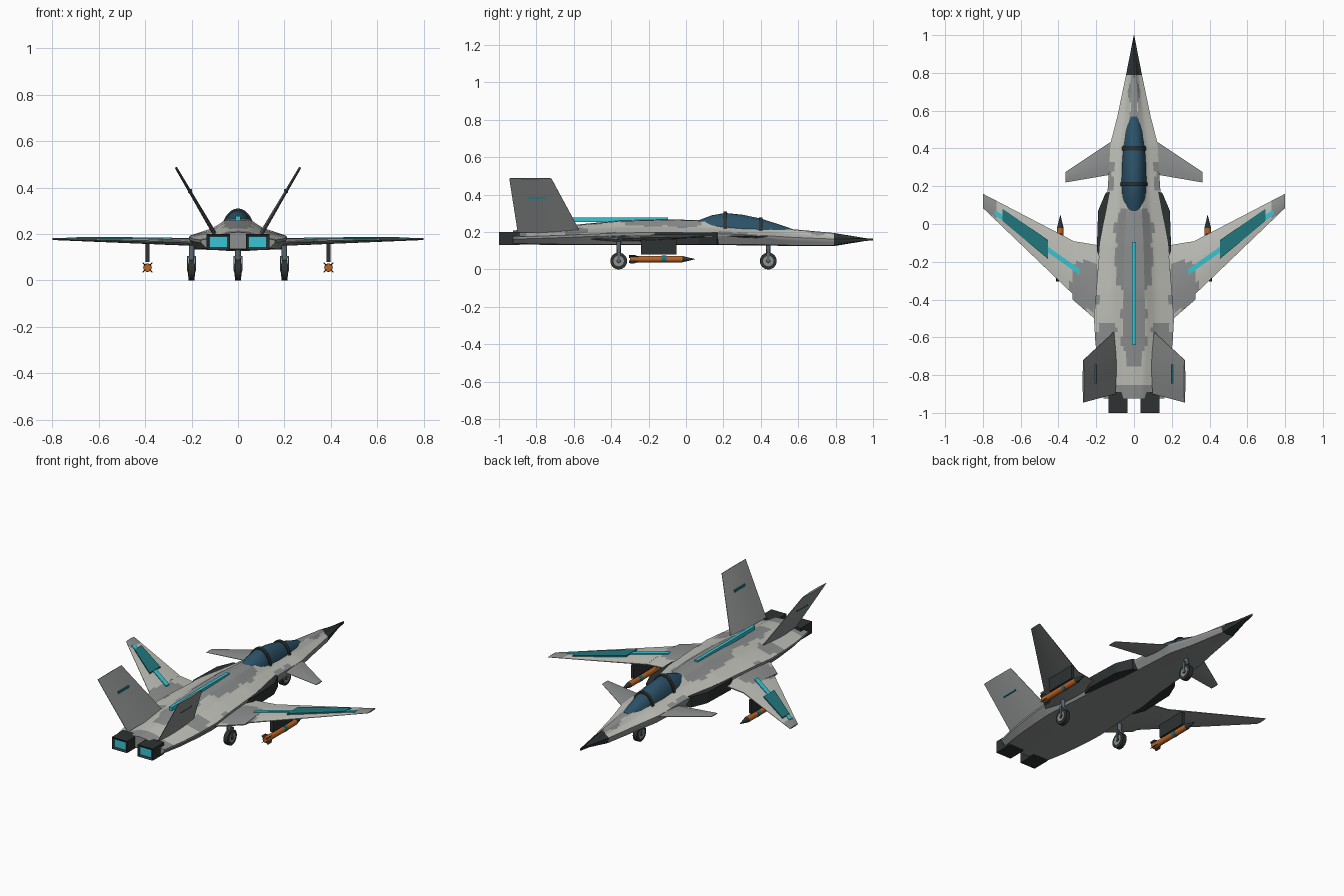
import bpy, bmesh, math
from mathutils import Vector, Matrix

cube = bpy.data.objects.get("Cube")
if cube:
    bpy.data.objects.remove(cube)


def material(name, r, g, b):
    m = bpy.data.materials.new(name)
    m.use_nodes = True
    m.diffuse_color = (r, g, b, 1)
    m.node_tree.nodes["Principled BSDF"].inputs["Base Color"].default_value = (r, g, b, 1)
    return m


LIGHT = material("light_grey", .53, .53, .49)
GREY = material("mid_grey", .27, .28, .28)
DARK = material("charcoal", .027, .032, .032)
BLUE = material("canopy_blue", .025, .085, .14)
TEAL = material("teal", .015, .18, .2)
CYAN = material("cyan", .04, .55, .65)
ORANGE = material("orange", .5, .13, .02)
METAL = material("strut_metal", .1, .14, .16)


def finish(bm, name, mats, rule=None, smooth=True):
    """Turn a bmesh into an object; rule(face) picks the material slot."""
    bmesh.ops.recalc_face_normals(bm, faces=bm.faces)
    bm.normal_update()
    if rule:
        for f in bm.faces:
            f.material_index = rule(f)
    me = bpy.data.meshes.new(name)
    bm.to_mesh(me)
    bm.free()
    ob = bpy.data.objects.new(name, me)
    bpy.context.collection.objects.link(ob)
    for m in mats:
        me.materials.append(m)
    if smooth:
        bpy.ops.object.select_all(action='DESELECT')
        ob.select_set(True)
        bpy.context.view_layer.objects.active = ob
        bpy.ops.object.shade_smooth_by_angle(angle=math.radians(25))
    return ob


def loft(rings, name, mats, rule=None):
    """Skin closed rings of equal size and cap both ends."""
    bm = bmesh.new()
    rows = [[bm.verts.new(p) for p in ring] for ring in rings]
    n = len(rows[0])
    for a, b in zip(rows, rows[1:]):
        for i in range(n):
            bm.faces.new((a[i], a[(i + 1) % n], b[(i + 1) % n], b[i]))
    bm.faces.new(rows[0])
    bm.faces.new(rows[-1])
    return finish(bm, name, mats, rule)


def box(name, lo, hi, mat):
    bm = bmesh.new()
    lo, hi = Vector(lo), Vector(hi)
    bmesh.ops.create_cube(bm, size=1, matrix=Matrix.Translation((lo + hi) / 2)
                          @ Matrix.Diagonal((hi - lo).to_4d()))
    return finish(bm, name, [mat], smooth=False)


def cylinder(name, a, b, r1, r2, mat, seg=20):
    bm = bmesh.new()
    a, b = Vector(a), Vector(b)
    turn = (b - a).to_track_quat('Z', 'Y').to_matrix().to_4x4()
    bmesh.ops.create_cone(bm, cap_ends=True, segments=seg, radius1=r1, radius2=r2,
                          depth=(b - a).length, matrix=Matrix.Translation((a + b) / 2) @ turn)
    return finish(bm, name, [mat])


def prism(name, pts, z0, z1, mat):
    bm = bmesh.new()
    low = bm.faces.new([bm.verts.new((x, y, z0)) for x, y in pts])
    ext = bmesh.ops.extrude_face_region(bm, geom=[low])["geom"]
    for v in ext:
        if isinstance(v, bmesh.types.BMVert):
            v.co.z = z1
    return finish(bm, name, [mat], smooth=False)


# Camouflage patches on upper surfaces: |x| centre, y centre, half sizes
PATCHES = [(0, -.13, .1, .22), (0, .68, .025, .13), (.14, .26, .035, .08), (0, -.45, .06, .3),
           (.15, -.58, .05, .06), (.26, -.33, .07, .13), (0, -.9, .2, .05), (.78, .11, .06, .07)]


def camo(f):
    c = f.calc_center_median()
    if f.normal.z < .08:
        return 1
    wob = .008 * math.sin(c.y * 43)
    return int(any(((abs(c.x) - x + wob) / w) ** 4 + ((c.y - y) / h) ** 4 < 1
                   for x, y, w, h in PATCHES))


def panel(name, root, tip, thick, mats, rule=None, nu=1, nv=6):
    """Lens-section surface between a root chord and a tip chord."""
    (ra, rb), (ta, tb) = [[Vector(p) for p in c] for c in (root, tip)]
    normal = (rb - ra).cross(ta - ra).normalized()
    rings = []
    for i in range(nu + 1):
        u = i / nu
        a, b = ra.lerp(ta, u), rb.lerp(tb, u)
        half = (thick[0] + (thick[1] - thick[0]) * u) / 2
        up, down = [], []
        for j in range(nv + 1):
            off = normal * half * (.2 + .8 * math.sin(math.pi * j / nv))
            up.append(a.lerp(b, j / nv) + off)
            down.append(a.lerp(b, j / nv) - off)
        rings.append(up + down[::-1])
    return loft(rings, name, mats, rule)


# Fuselage: y, half width, top z, bottom z
STATIONS = [(1, .001, .161, .159), (.79, .042, .195, .125), (.57, .088, .215, .125),
            (.43, .124, .232, .128), (.2, .138, .25, .13), (.06, .15, .264, .13),
            (-.1, .18, .268, .13), (-.35, .2, .262, .13), (-.5, .212, .248, .13),
            (-.62, .205, .236, .13), (-.78, .188, .222, .132), (-.925, .16, .208, .135)]


def section(y, w, top, bot):
    zc = bot + .45 * (top - bot)
    key = [(0, top), (.28 * w, top - .004), (.55 * w, zc + .5 * (top - zc)), (w, zc + .006),
           (w, zc - .006), (.85 * w, bot + .004), (0, bot)]
    side = []
    for p, q in zip(key, key[1:]):
        side += [(p[0] + (q[0] - p[0]) * k / 4, p[1] + (q[1] - p[1]) * k / 4) for k in range(4)]
    side.append(key[-1])
    return [(x, y, z) for x, z in side] + [(-x, y, z) for x, z in side[-2:0:-1]]


rings = []
for p, q in zip(STATIONS, STATIONS[1:]):
    n = max(2, round((p[0] - q[0]) / .025))
    rings += [section(*[a + (b - a) * k / n for a, b in zip(p, q)]) for k in range(n)]
rings.append(section(*STATIONS[-1]))
loft(rings, "fuselage", [LIGHT, GREY, DARK],
     lambda f: 2 if f.calc_center_median().y > .79 else camo(f))

# Canopy: y, half width, top z
CANOPY = [(.57, .03, .216), (.49, .048, .243), (.4, .06, .272), (.3, .067, .293),
          (.21, .069, .302), (.14, .068, .29), (.07, .06, .264)]


def arch(y, w, top, base=.19):
    return [(w * math.cos(math.pi * k / 16), y, base + (top - base) * math.sin(math.pi * k / 16))
            for k in range(17)]


loft([arch(*c) for c in CANOPY], "canopy", [BLUE])
for name, y, w, top in (("front", .4, .066, .279), ("rear", .21, .075, .31)):
    loft([arch(y + d, w, top) for d in (-.01, .01)], name + "_canopy_frame", [DARK])

# Spine light strip
box("spine_strip", (-.01, -.64, .255), (.01, -.095, .277), CYAN)

for s, side in ((1, "left_"), (-1, "right_")):
    def m(*pts):
        return [(s * p[0],) + tuple(p[1:]) for p in pts]

    # Wings, canards and tail fins
    panel(side + "inner_wing", m((.14, -.12, .164), (.14, -.56, .164)),
          m((.325, -.09, .167), (.325, -.4, .167)), (.034, .026), [LIGHT, GREY], camo, 10, 16)
    panel(side + "outer_wing", m((.32, -.09, .167), (.32, -.375, .167)),
          m((.8, .16, .178), (.8, .085, .178)), (.026, .008), [LIGHT, GREY], camo, 20, 10)
    panel(side + "canard", m((.1, .45, .175), (.1, .265, .175)),
          m((.363, .275, .178), (.363, .22, .178)), (.016, .006), [GREY])
    panel(side + "tail_fin", m((.1, -.565, .2), (.1, -.9, .2)),
          m((.268, -.72, .487), (.268, -.945, .487)), (.018, .01), [GREY])

    # Painted wing panel and stripe
    prism(side + "wing_panel", m((.695, .08), (.455, -.085), (.455, -.185), (.695, .015)),
          .179, .187, TEAL)
    prism(side + "wing_stripe", m((.735, .075), (.285, -.24), (.29, -.268), (.74, .05)),
          .177, .185, CYAN)
    box(side + "fin_light", *[[min(a), max(a)][0] and p for a, p in
        (((1,), (s * .207 - .009, -.845, .377)), ((1,), (s * .207 + .009, -.745, .393)))], TEAL)

    # Side intake
    prism(side + "intake", m((.115, .175), (.15, .165), (.19, .07), (.197, -.14),
                             (.17, -.21), (.13, -.02)), .134, .197, DARK)

    # Exhaust with a recessed glowing outlet
    bm = bmesh.new()
    bmesh.ops.create_cube(bm, size=1, matrix=Matrix.Translation((s * .085, -.945, .165))
                          @ Matrix.Diagonal((.1, .11, .07, 1)))
    bm.normal_update()
    back = min(bm.faces, key=lambda f: f.calc_center_median().y)
    bmesh.ops.inset_region(bm, faces=[back], thickness=.016)
    bmesh.ops.translate(bm, verts=back.verts, vec=(0, .008, 0))
    finish(bm, side + "exhaust", [DARK, CYAN],
           lambda f: int(abs(f.normal.y) > .9 and -.995 < f.calc_center_median().y < -.98), False)

    # Pylon and missile
    x, z = s * .39, .055
    prism(side + "pylon", [(x - .009, -.24), (x + .009, -.24), (x + .009, -.05), (x - .009, -.05)],
          .08, .16, DARK)
    cylinder(side + "missile_body", (x, -.3, z), (x, -.02, z), .017, .017, ORANGE)
    cylinder(side + "missile_nose", (x, -.02, z), (x, .047, z), .017, .001, DARK)
    cylinder(side + "missile_band", (x, -.13, z), (x, -.105, z), .0185, .0185, TEAL)
    for k in range(4):
        a = math.pi / 4 + k * math.pi / 2
        d = Vector((math.cos(a), 0, math.sin(a)))
        c = Vector((x, 0, z))
        panel(side + "missile_fin", [c + d * .01 + Vector((0, y, 0)) for y in (-.245, -.305)],
              [c + d * .03 + Vector((0, y, 0)) for y in (-.27, -.305)], (.005, .004), [DARK], nv=2)


# Landing gear
def gear(name, x, y):
    for part, r, w, mat in (("tyre", .045, .013, DARK), ("rim", .028, .015, GREY),
                            ("hub", .012, .017, DARK)):
        cylinder(name + part, (x - w, y, .045), (x + w, y, .045), r, r, mat, 24)
    cylinder(name + "strut", (x, y, .05), (x, y, .15), .012, .012, METAL, 12)
    for d in (-.017, .017):
        box(name + "fork", (x + d - .002, y - .007, .04), (x + d + .002, y + .007, .1), METAL)
    box(name + "fork_bridge", (x - .019, y - .009, .095), (x + .019, y + .009, .106), METAL)


gear("nose_", 0, .44)
gear("left_main_", .2, -.36)
gear("right_main_", -.2, -.36)
